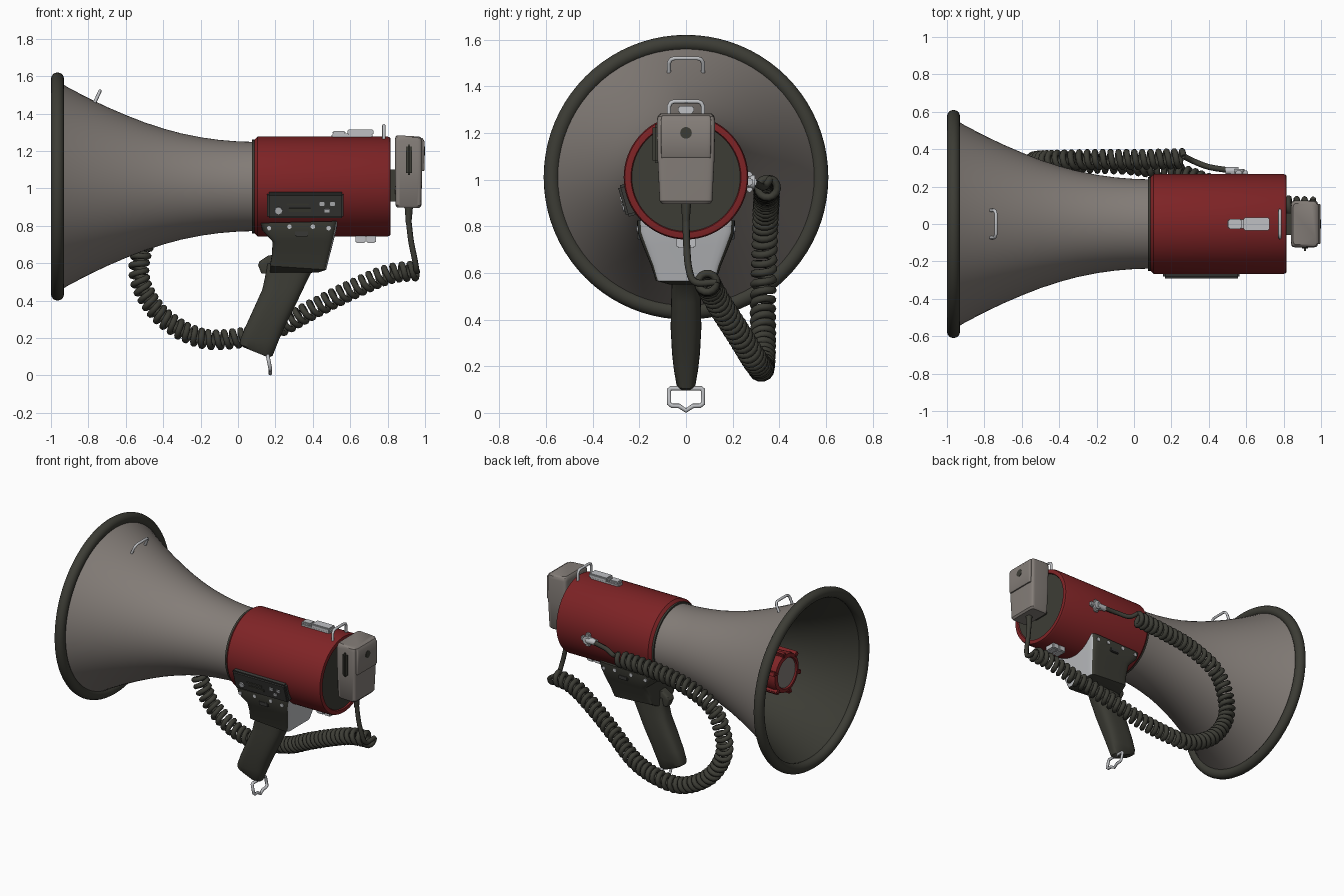
import bpy, bmesh, math
from mathutils import Vector, Matrix

if "Cube" in bpy.data.objects:
    bpy.data.objects.remove(bpy.data.objects["Cube"])

AX = 1.01  # height of the horn axis


def material(name, r, g, b):
    m = bpy.data.materials.new(name)
    m.diffuse_color = (r, g, b, 1)
    m.use_nodes = True
    m.node_tree.nodes["Principled BSDF"].inputs["Base Color"].default_value = m.diffuse_color
    return m


GREY = material("warm_grey", 0.23, 0.205, 0.187)
RED = material("red", 0.21, 0.017, 0.019)
DARK = material("dark_grey", 0.046, 0.046, 0.036)
METAL = material("light_metal", 0.52, 0.53, 0.55)
PANEL = material("panel_grey", 0.04, 0.04, 0.037)


def finish(ob, angle=35):
    bpy.ops.object.select_all(action='DESELECT')
    ob.select_set(True)
    bpy.context.view_layer.objects.active = ob
    bpy.ops.object.shade_smooth_by_angle(angle=math.radians(angle))
    return ob


def from_bmesh(name, bm, *mats, fix=True):
    if fix:
        bmesh.ops.recalc_face_normals(bm, faces=bm.faces)
    me = bpy.data.meshes.new(name)
    bm.to_mesh(me)
    bm.free()
    ob = bpy.data.objects.new(name, me)
    bpy.context.collection.objects.link(ob)
    for m in mats:
        me.materials.append(m)
    return finish(ob)


def lathe(name, profile, mats, rule=lambda i: 0, n=64):
    """Spin (x, radius) points about the horn axis; rule gives the material per band."""
    bm = bmesh.new()
    rings = []
    for x, r in profile:
        rings.append([bm.verts.new((x, r * math.cos(2 * math.pi * k / n),
                                    AX + r * math.sin(2 * math.pi * k / n))) for k in range(n)])
    for i, (a, b) in enumerate(zip(rings, rings[1:])):
        for k in range(n):
            f = bm.faces.new((a[k], a[(k + 1) % n], b[(k + 1) % n], b[k]))
            f.material_index = rule(i)
    bmesh.ops.remove_doubles(bm, verts=bm.verts, dist=1e-5)
    return from_bmesh(name, bm, *mats)


def loft(name, sections, mat, e=6, n=32):
    """Skin rounded sections (x_left, z_left, x_right, z_right, half_width)."""
    bm = bmesh.new()
    rings = []
    for xl, zl, xr, zr, h in sections:
        ring = []
        for k in range(n):
            t = 2 * math.pi * (k + .5) / n
            c, s = math.cos(t), math.sin(t)
            u = math.copysign(abs(c) ** (2 / e), c)
            v = math.copysign(abs(s) ** (2 / e), s)
            ring.append(bm.verts.new(((xl + xr) / 2 + u * (xr - xl) / 2, v * h,
                                      (zl + zr) / 2 + u * (zr - zl) / 2)))
        rings.append(ring)
    for a, b in zip(rings, rings[1:]):
        for k in range(n):
            bm.faces.new((a[k], a[(k + 1) % n], b[(k + 1) % n], b[k]))
    bm.faces.new(rings[0])
    bm.faces.new(rings[-1])
    return from_bmesh(name, bm, mat)


def box(name, c, size, mat, bevel=0.006, rot=None):
    bm = bmesh.new()
    bmesh.ops.create_cube(bm, size=1, matrix=Matrix.Diagonal((*size, 1)))
    bmesh.ops.bevel(bm, geom=bm.edges[:], offset=bevel, segments=2, affect='EDGES')
    bm.transform(Matrix.Translation(c) @ (rot or Matrix.Identity(4)))
    return from_bmesh(name, bm, mat)


def cyl(name, c, r, depth, axis, mat, n=20):
    bm = bmesh.new()
    bmesh.ops.create_cone(bm, cap_ends=True, segments=n, radius1=r, radius2=r, depth=depth)
    bm.transform(Matrix.Translation(c) @ Vector(axis).to_track_quat('Z', 'Y').to_matrix().to_4x4())
    return from_bmesh(name, bm, mat)


def tube(name, pts, r, mat, cyclic=False, res=2):
    cu = bpy.data.curves.new(name, 'CURVE')
    cu.dimensions = '3D'
    cu.bevel_depth, cu.bevel_resolution, cu.use_fill_caps = r, res, True
    sp = cu.splines.new('POLY')
    sp.points.add(len(pts) - 1)
    for p, q in zip(sp.points, pts):
        p.co = (*q, 1)
    sp.use_cyclic_u = cyclic
    ob = bpy.data.objects.new(name, cu)
    bpy.context.collection.objects.link(ob)
    cu.materials.append(mat)
    bpy.ops.object.select_all(action='DESELECT')
    ob.select_set(True)
    bpy.context.view_layer.objects.active = ob
    bpy.ops.object.convert(target='MESH')
    return finish(bpy.context.view_layer.objects.active, 60)


def smooth_path(pts, steps=12):
    """Catmull-Rom curve through the points."""
    p = [Vector(q) for q in pts]
    p = [2 * p[0] - p[1]] + p + [2 * p[-1] - p[-2]]
    out = []
    for a, b, c, d in zip(p, p[1:], p[2:], p[3:]):
        for k in range(steps):
            t = k / steps
            out.append(.5 * (2 * b + (c - a) * t + (2 * a - 5 * b + 4 * c - d) * t * t
                             + (3 * b - a - 3 * c + d) * t ** 3))
    return out + [p[-2]]


def helix(path, radius, pitch, per_turn=14):
    """Coil wound around a path, using a carried frame."""
    out, phase = [], 0.0
    nrm = Vector((0, 1, 0))
    for a, b in zip(path, path[1:]):
        d = b - a
        t = d.normalized()
        nrm = (nrm - t * nrm.dot(t)).normalized()
        k = max(1, round(d.length / pitch * per_turn))
        for i in range(k):
            ang = phase + 2 * math.pi * i / per_turn
            out.append(a + d * (i / k) + radius * (nrm * math.cos(ang) + t.cross(nrm) * math.sin(ang)))
        phase += 2 * math.pi * k / per_turn
    return out


# Horn: grey outside, dark inside
outer = [(.1, .238), (0, .241), (-.1, .249), (-.2, .263), (-.3, .283), (-.4, .31), (-.5, .343),
         (-.6, .382), (-.7, .425), (-.8, .473), (-.9, .525), (-.96, .56)]
inner = [(x, r - .012) for x, r in reversed(outer)]
lathe("horn_bell", outer + inner, (GREY, DARK), lambda i: 0 if i < len(outer) - 1 else 1, 80)
rim = [(-.965 + .035 * math.cos(a), .575 + .035 * math.sin(a))
       for a in (2 * math.pi * k / 16 for k in range(17))]
lathe("rubber_rim", rim, (DARK,), n=80)

# Inner driver seen in the mouth of the horn
lathe("inner_driver", [(-.3, .06), (-.52, .10), (-.60, .125), (-.75, .135), (-.775, .13), (-.78, .105),
                       (-.77, .1), (-.77, 0)], (RED, GREY), lambda i: 1 if i == 6 else 0, 40)
for k in range(6):
    a = math.pi * k / 3 + .3
    box("driver_lug", (-.7, .137 * math.cos(a), AX + .137 * math.sin(a)), (.17, .035, .03), RED,
        .006, Matrix.Rotation(a, 4, 'X'))

# Red housing with dark back plate
lathe("housing", [(.085, .23), (.088, .25), (.105, .267), (.8, .267), (.813, .262), (.815, .255),
                  (.815, .236), (.806, .232), (.806, 0)], (RED, DARK), lambda i: int(i == 7), 72)
lathe("housing_seam", [(.075, .235), (.075, .25), (.09, .25), (.09, .235)], (DARK,))

# Control panel, tilted to follow the housing
tilt = Matrix.Rotation(.28, 4, 'X')
pc = Vector((.36, -.25, .912))
box("control_panel", pc, (.41, .05, .14), PANEL, .01, tilt)


def on_panel(name, x, z, w, h, mat):
    box(name, pc + tilt @ Vector((x, -.026, z)), (w, .008, h), mat, .002, tilt)


for x, z in ((.09, .012), (.145, .012), (.115, -.025)):
    on_panel("panel_button", x, z, .026, .022, METAL)
on_panel("panel_slot", -.04, .01, .12, .01, DARK)
on_panel("panel_slot", -.03, -.022, .12, .022, DARK)
cyl("panel_knob", pc + tilt @ Vector((-.143, -.026, -.024)), .02, .012, tilt @ Vector((0, 1, 0)), METAL, 8)

# Saddle under the housing with a light rear face
saddle = loft("saddle", [(.12, .815, .535, .825, .21), (.13, .775, .525, .775, .208),
                         (.185, .715, .51, .715, .185), (.18, .64, .488, .63, .15),
                         (.17, .585, .472, .565, .13), (.17, .55, .43, .55, .07)], DARK, 12)
saddle.data.materials.append(METAL)
for f in saddle.data.polygons:
    if f.normal.x > .75 and f.center.z > .59:
        f.material_index = 1
for s in (-1, 1):
    for x, z in ((.165, .787), (.275, .795), (.4, .795), (.485, .787)):
        cyl("saddle_screw", (x, s * .207, z), .012, .012, (0, 1, 0), METAL, 12)
    box("saddle_slot", (.34, s * .2, .758), (.07, .02, .03), PANEL, .004)

# Pistol grip, trigger and bottom hook
loft("grip", [(.15, .60, .44, .58, .062), (.145, .53, .39, .545, .062), (.13, .46, .355, .475, .064),
              (.085, .36, .305, .37, .066), (.035, .25, .25, .26, .06), (.012, .19, .215, .18, .052),
              (.01, .165, .185, .105, .042), (.03, .15, .165, .095, .032)], DARK, 3.2)
loft("trigger", [(.125, .545, .20, .545, .03), (.107, .59, .20, .59, .035), (.115, .61, .21, .62, .035),
                 (.16, .64, .22, .65, .03)], DARK, 4)
tube("grip_hook", [(.16, y, z) if z > .05 else (.172, y, z) for y, z in
                   ((-.065, .105), (-.073, .098), (-.073, .04), (-.06, .03), (-.03, .03), (0, .01),
                    (.03, .03), (.06, .03), (.073, .04), (.073, .098), (.065, .105))], .01, METAL, True)


# Strap loops on horn and housing
def strap_loop(name, x0, z0, x1, z1):
    f = ((-.073, 0), (-.073, .75), (-.065, .93), (-.05, 1), (.05, 1), (.065, .93), (.073, .75), (.073, 0))
    tube(name, [(x0 + (x1 - x0) * t, y, z0 + (z1 - z0) * t) for y, t in f], .009, METAL)


strap_loop("horn_strap_loop", -.775, 1.44, -.738, 1.52)
strap_loop("housing_strap_loop", .78, 1.25, .78, 1.335)

# Latches above and below the housing
box("top_latch_base", (.61, 0, 1.28), (.22, .05, .025), METAL)
box("top_latch_lever", (.655, 0, 1.3), (.14, .07, .03), METAL)
box("top_latch_tip", (.54, 0, 1.298), (.07, .055, .018), METAL)
box("bottom_latch", (.655, 0, .73), (.055, .08, .045), METAL)
box("bottom_latch", (.712, 0, .73), (.05, .08, .045), METAL)

# Hand microphone on its rear bracket
box("mic_bracket", (.825, 0, 1.015), (.05, .12, .17), DARK)
loft("mic_body", [(.85, .897, .97, .895, .103), (.842, .91, .98, .908, .113), (.838, 1.09, .985, 1.09, .122),
                  (.838, 1.255, .985, 1.25, .125), (.842, 1.275, .98, 1.27, .12),
                  (.85, 1.284, .97, 1.277, .11)], GREY, 10)
loft("mic_front_cover", [(.93, 1.09, .993, 1.092, .104), (.93, 1.1, .998, 1.1, .106),
                         (.93, 1.25, .998, 1.25, .108), (.93, 1.275, .985, 1.27, .104)], GREY, 14)
cyl("mic_grille", (.996, 0, 1.2), .025, .008, (1, 0, 0), DARK)
box("mic_button", (.914, -.126, 1.153), (.034, .036, .165), DARK, .012)
loft("mic_strain_relief", [(.89, .905, .936, .905, .023), (.893, .87, .933, .87, .02),
                           (.897, .81, .927, .81, .015)], DARK, 2, 16)

# Coiled cable from the microphone round to the left-hand socket
path = smooth_path([(.955, .09, .56), (.8, .10, .54), (.6, .15, .455), (.4, .215, .355), (.2, .28, .25),
                    (0, .315, .2), (-.2, .325, .2), (-.4, .33, .31), (-.515, .33, .48), (-.52, .335, .64),
                    (-.43, .34, .82), (-.2, .345, .92), (.05, .345, .955), (.27, .35, .965)])
coil = helix(path, .041, .043)
tube("coiled_cable", coil, .0165, DARK)
tube("mic_cable", smooth_path([(.912, 0, .83), (.925, .003, .72), (.945, .012, .62), (.955, .04, .56),
                               coil[0]], 6), .0155, DARK)
tube("socket_cable", smooth_path([coil[-1], (.32, .335, .968), (.4, .305, .98), (.51, .287, .99)], 6),
     .0155, DARK)
cyl("socket_plug", (.525, .284, .99), .02, .07, (1, 0, 0), METAL, 12)
box("socket_cross", (.56, .273, .99), (.1, .025, .035), METAL)
box("socket_cross", (.56, .273, .99), (.035, .025, .09), METAL)
cyl("socket_cap", (.56, .28, .99), .03, .03, (0, 1, 0), METAL, 12)
